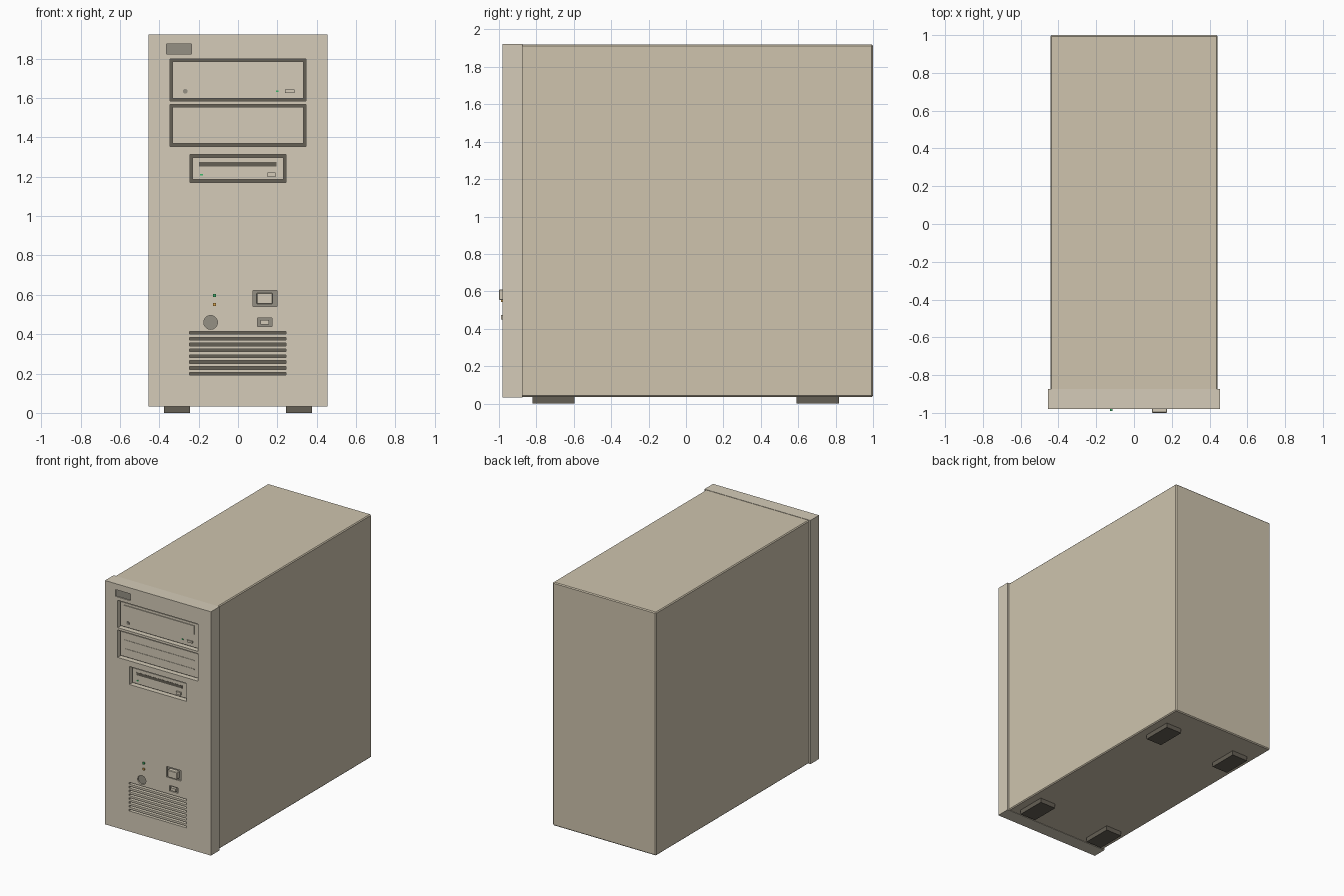
import bpy, bmesh, math
from mathutils import Matrix, Vector

if "Cube" in bpy.data.objects:
    bpy.data.objects.remove(bpy.data.objects["Cube"])

FRONT = -0.98   # y of the bezel face


def mat(name, r, g, b):
    m = bpy.data.materials.new(name)
    m.diffuse_color = (r, g, b, 1)
    m.use_nodes = True
    m.node_tree.nodes["Principled BSDF"].inputs["Base Color"].default_value = m.diffuse_color
    return m


BODY = mat("body_beige", 0.62, 0.55, 0.42)
BEZEL = mat("bezel_beige", 0.66, 0.60, 0.48)
SHADE = mat("shaded_beige", 0.30, 0.28, 0.23)
DARK = mat("dark_brown", 0.13, 0.115, 0.09)
GREEN = mat("green_light", 0.05, 0.5, 0.15)
AMBER = mat("amber_light", 0.75, 0.4, 0.08)


def add_box(bm, x0, x1, y0, y1, z0, z1):
    c = Vector((x0 + x1, y0 + y1, z0 + z1)) / 2
    bmesh.ops.create_cube(bm, size=1, matrix=Matrix.Translation(c) @
                          Matrix.Diagonal((x1 - x0, y1 - y0, z1 - z0, 1)))


def add_disc(bm, x, z, r, y0, y1, n=32):
    m = Matrix.Translation((x, (y0 + y1) / 2, z)) @ Matrix.Rotation(math.pi / 2, 4, 'X')
    bmesh.ops.create_cone(bm, cap_ends=True, segments=n, radius1=r, radius2=r,
                          depth=y1 - y0, matrix=m)


def finish(bm, name, material, bevel=0):
    me = bpy.data.meshes.new(name)
    bm.to_mesh(me)
    bm.free()
    ob = bpy.data.objects.new(name, me)
    bpy.context.collection.objects.link(ob)
    me.materials.append(material)
    if bevel:
        b = ob.modifiers.new("edge", 'BEVEL')
        b.width, b.segments = bevel, 1
    return ob


def boxes(name, material, *items, bevel=0):
    bm = bmesh.new()
    for i in items:
        add_box(bm, *i)
    return finish(bm, name, material, bevel)


def on_front(name, material, x0, x1, z0, z1, front, back, bevel=0):
    """Box on the front; front/back are depths behind the bezel face."""
    return boxes(name, material, (x0, x1, FRONT + front, FRONT + back, z0, z1), bevel=bevel)


# case body and feet
boxes("case_body", BODY, (-0.443, 0.443, -0.88, 1.0, 0.035, 1.92), bevel=0.007)
boxes("feet", DARK, *[(min(s * 0.377, s * 0.243), max(s * 0.377, s * 0.243), y, y + 0.225, 0, 0.04)
                      for s in (-1, 1) for y in (-0.82, 0.592)])

# bezel with its pockets: (x0, x1, z0, z1, depth)
bays = {"optical_bay": (-0.345, 0.345, 1.586, 1.798),
        "blank_bay": (-0.345, 0.345, 1.355, 1.568),
        "floppy_bay": (-0.245, 0.243, 1.172, 1.312)}
vents = [(-0.247, 0.244, 0.192 + i * 0.0297, 0.206 + i * 0.0297) for i in range(8)]
badge = (-0.364, -0.236, 1.823, 1.876)
power = (0.075, 0.197, 0.541, 0.623)
reset = (0.10, 0.172, 0.44, 0.482)

bezel = boxes("front_bezel", BEZEL, (-0.454, 0.454, FRONT, -0.874, 0.033, 1.922))
bm = bmesh.new()
pockets = [(p, 0.05) for p in bays.values()] + [(v, 0.03) for v in vents]
pockets += [(badge, 0.012), (power, 0.015), (reset, 0.015)]
for (x0, x1, z0, z1), depth in pockets:
    add_box(bm, x0, x1, FRONT - 0.05, FRONT + depth, z0, z1)
add_disc(bm, -0.139, 0.46, 0.035, FRONT - 0.05, FRONT + 0.015)
cutter = finish(bm, "pocket_cutter", DARK)
cutter.hide_render = True
cut = bezel.modifiers.new("pockets", 'BOOLEAN')
cut.operation, cut.solver, cut.object = 'DIFFERENCE', 'EXACT', cutter
bpy.context.view_layer.objects.active = bezel
bpy.ops.object.modifier_apply(modifier=cut.name)
bpy.data.objects.remove(cutter)

# bay liners and drive faces
for name, (x0, x1, z0, z1) in bays.items():
    on_front(name + "_liner", DARK, x0, x1, z0, z1, 0.04, 0.052)
    g = 0.013
    on_front(name + "_face", BEZEL, x0 + g, x1 - g, z0 + g, z1 - g, 0.018, 0.045)

# optical drive details
on_front("disc_tray", BEZEL, -0.304, 0.30, 1.70, 1.767, 0.012, 0.03)
bm = bmesh.new()
add_disc(bm, -0.268, 1.635, 0.012, FRONT + 0.012, FRONT + 0.03, 20)
finish(bm, "volume_knob", SHADE)
on_front("optical_light", GREEN, 0.193, 0.206, 1.631, 1.639, 0.014, 0.03)
on_front("tray_button", BEZEL, 0.24, 0.286, 1.627, 1.643, 0.01, 0.03)

# blank cover ribs
for i, z in enumerate((1.428, 1.495)):
    on_front(f"blank_cover_rib_{i}", BEZEL, -0.30, 0.30, z - 0.003, z + 0.003, 0.015, 0.03)

# floppy drive details
on_front("floppy_slot", DARK, -0.197, 0.196, 1.252, 1.274, 0.0165, 0.03)
on_front("floppy_light", GREEN, -0.192, -0.178, 1.207, 1.215, 0.014, 0.03)
on_front("floppy_eject_button", BEZEL, 0.15, 0.19, 1.20, 1.222, 0.006, 0.03)

# badge recess, speaker lock and vent floors
on_front("blank_badge", SHADE, *badge, 0.008, 0.02)
bm = bmesh.new()
add_disc(bm, -0.139, 0.46, 0.035, FRONT + 0.01, FRONT + 0.02)
finish(bm, "round_recess", SHADE)
boxes("vent_slots", DARK, *[(v[0], v[1], FRONT + 0.025, FRONT + 0.035, v[2], v[3]) for v in vents])

# power and reset buttons, status lights
on_front("power_surround", SHADE, *power, 0.011, 0.02)
on_front("power_button", BEZEL, 0.095, 0.176, 0.553, 0.61, -0.02, 0.015, bevel=0.004)
on_front("reset_surround", SHADE, *reset, 0.011, 0.02)
on_front("reset_button", BEZEL, 0.115, 0.157, 0.45, 0.473, -0.01, 0.015)
on_front("power_light", GREEN, -0.127, -0.113, 0.59, 0.604, -0.01, 0.01)
on_front("disk_light", AMBER, -0.127, -0.113, 0.544, 0.558, -0.01, 0.01)
